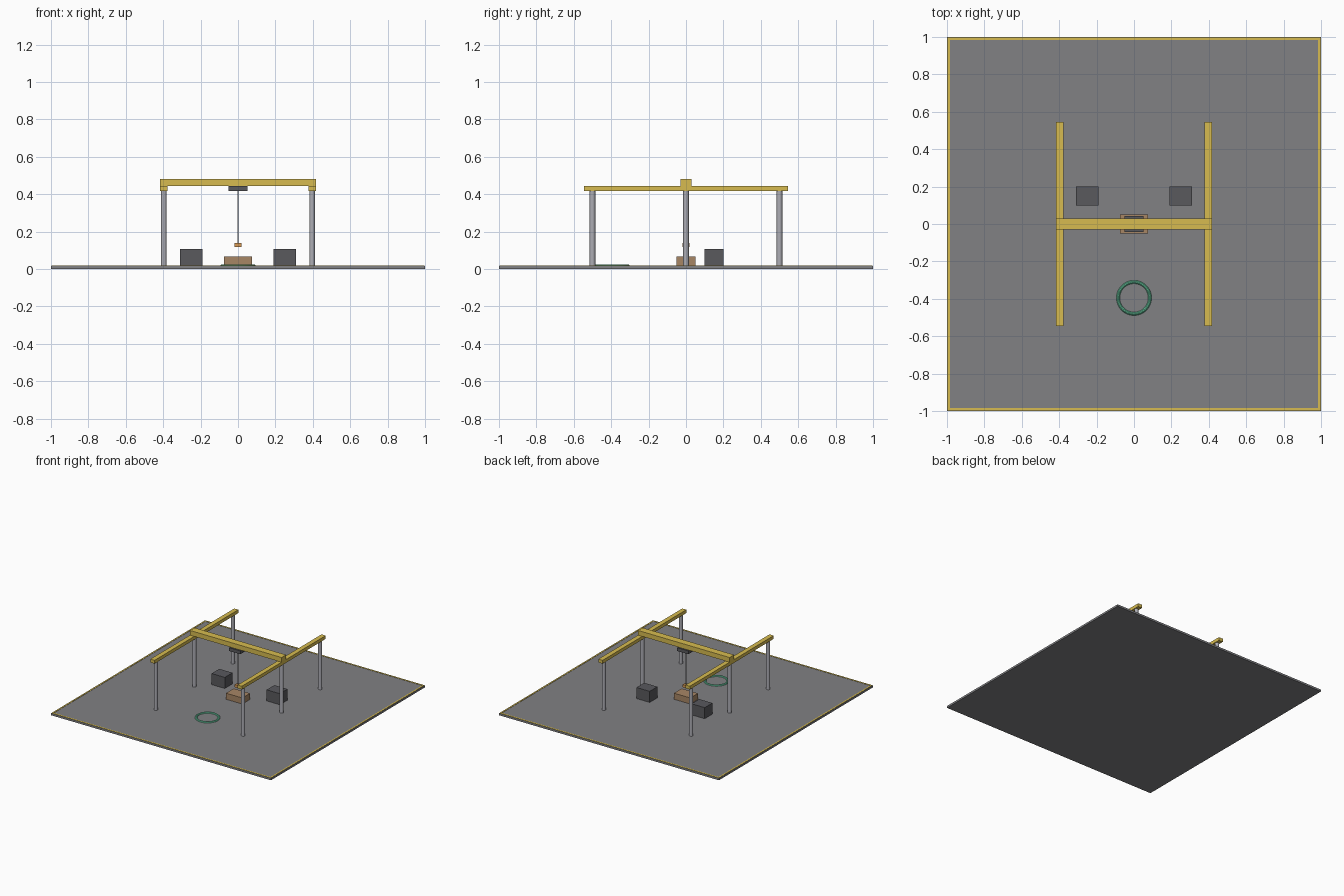
import bpy

if "Cube" in bpy.data.objects:
    bpy.data.objects.remove(bpy.data.objects["Cube"])

def material(name, rgb):
    m = bpy.data.materials.new(name)
    m.diffuse_color = (*rgb, 1)
    m.use_nodes = True
    m.node_tree.nodes["Principled BSDF"].inputs["Base Color"].default_value = m.diffuse_color
    return m

YELLOW = material("yellow_paint", (0.68, 0.50, 0.08))
FLOOR = material("floor_grey", (0.22, 0.22, 0.23))
DARK = material("dark_grey", (0.10, 0.10, 0.11))
STEEL = material("steel", (0.42, 0.42, 0.46))
ORANGE = material("orange", (0.68, 0.32, 0.09))
WOOD = material("wood", (0.39, 0.24, 0.13))
GREEN = material("green", (0.15, 0.63, 0.38))

TOP = 0.016  # floor surface height

def box(name, x, y, z, mat):
    """Box from (min, max) pairs on each axis."""
    bpy.ops.mesh.primitive_cube_add(size=1, location=[(a + b) / 2 for a, b in (x, y, z)])
    o = bpy.context.object
    o.name = name
    o.scale = [b - a for a, b in (x, y, z)]
    bpy.ops.object.transform_apply(location=False, rotation=False, scale=True)
    o.data.materials.append(mat)
    return o

def smooth(o, name, mat):
    o.name = name
    o.data.materials.append(mat)
    bpy.ops.object.shade_smooth_by_angle()

def rod(name, x, y, z, r, mat, sides):
    bpy.ops.mesh.primitive_cylinder_add(vertices=sides, radius=r, depth=z[1] - z[0],
                                        location=(x, y, sum(z) / 2))
    smooth(bpy.context.object, name, mat)

# Floor slab with painted border
box("floor", (-1, 1), (-1, 1), (0, TOP), FLOOR)
for s, side in ((-1, "a"), (1, "b")):
    a, b = sorted((s * 0.985, s * 0.997))
    box("border_x_" + side, (a, b), (-0.997, 0.997), (TOP - 0.002, TOP + 0.002), YELLOW)
    box("border_y_" + side, (-0.985, 0.985), (a, b), (TOP - 0.002, TOP + 0.002), YELLOW)

# Columns, runway rails and machine boxes on both sides
for s, side in ((-1, "left"), (1, "right")):
    for i, y in enumerate((-0.5, 0, 0.5)):
        rod(f"{side}_column_{i + 1}", s * 0.397, y, (TOP, 0.418), 0.015, STEEL, 16)
    box(side + "_rail", (s * 0.397 - 0.019, s * 0.397 + 0.019), (-0.545, 0.545), (0.416, 0.443), YELLOW)
    box(side + "_machine", (s * 0.25 - 0.06, s * 0.25 + 0.06), (0.1, 0.2), (TOP, 0.107), DARK)

# Bridge girder, trolley, cable and hook block
box("bridge", (-0.416, 0.416), (-0.029, 0.029), (0.443, 0.482), YELLOW)
box("trolley", (-0.051, 0.051), (-0.042, 0.042), (0.416, 0.443), DARK)
rod("cable", 0, 0, (0.135, 0.418), 0.004, STEEL, 8)
box("hook_block", (-0.018, 0.018), (-0.018, 0.018), (0.118, 0.139), ORANGE)

# Crate being lifted
box("crate", (-0.074, 0.074), (-0.05, 0.05), (TOP, 0.066), WOOD)

# Target ring on the floor
bpy.ops.mesh.primitive_torus_add(major_segments=48, minor_segments=10, major_radius=0.085,
                                 minor_radius=0.009, location=(0, -0.395, TOP))
smooth(bpy.context.object, "target_ring", GREEN)
